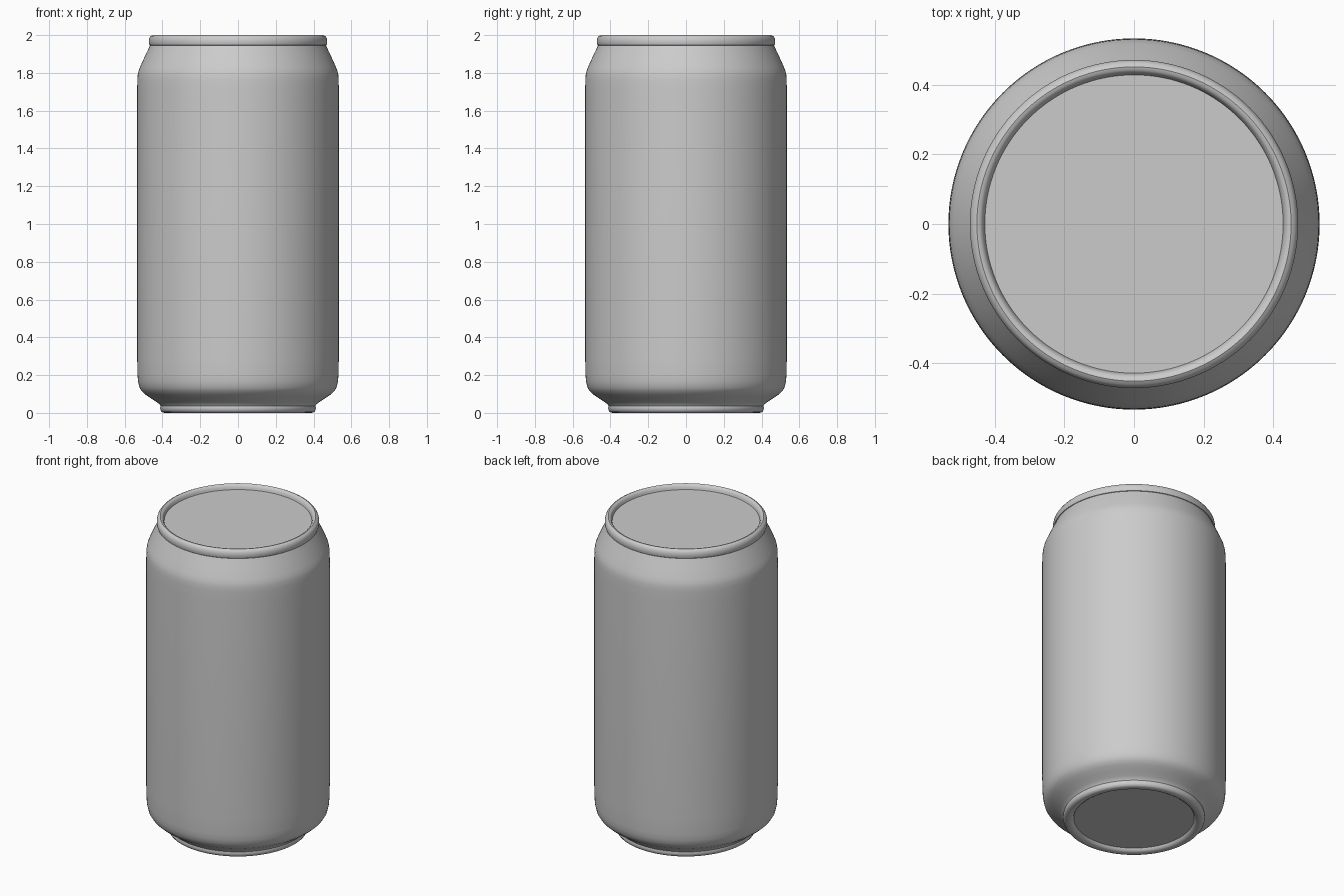
import bpy
import bmesh
from math import cos, sin, tau, radians

if "Cube" in bpy.data.objects:
    bpy.data.objects.remove(bpy.data.objects["Cube"])

SEGMENTS = 128


def lathe(name, profile):
    """Revolve (radius, z) points around z; a radius of 0 closes the centre."""
    bm = bmesh.new()
    rings = []
    for r, z in profile:
        if r == 0:
            rings.append([bm.verts.new((0, 0, z))] * SEGMENTS)
        else:
            rings.append([bm.verts.new((r * cos(tau * i / SEGMENTS),
                                        r * sin(tau * i / SEGMENTS), z))
                          for i in range(SEGMENTS)])
    for low, high in zip(rings, rings[1:]):
        for i in range(SEGMENTS):
            j = (i + 1) % SEGMENTS
            corners = [low[i], low[j], high[j], high[i]]
            bm.faces.new(list(dict.fromkeys(corners)))
    mesh = bpy.data.meshes.new(name)
    bm.to_mesh(mesh)
    bm.free()
    obj = bpy.data.objects.new(name, mesh)
    bpy.context.collection.objects.link(obj)
    bpy.ops.object.select_all(action='DESELECT')
    obj.select_set(True)
    bpy.context.view_layer.objects.active = obj
    bpy.ops.object.shade_smooth_by_angle(angle=radians(35))
    return obj


# Recessed base panel and rounded standing ring
lathe("base", [(0, 0.02), (0.35, 0.02), (0.356, 0.009), (0.367, 0.002),
               (0.38, 0), (0.395, 0.001), (0.405, 0.006), (0.411, 0.016),
               (0.412, 0.028), (0.41, 0.037)])

# Curved foot, straight wall and sloping neck
lathe("body", [(0.41, 0.037), (0.416, 0.046), (0.43, 0.057), (0.46, 0.077),
               (0.49, 0.097), (0.51, 0.115), (0.522, 0.135), (0.529, 0.165),
               (0.532, 0.2), (0.534, 0.3), (0.534, 1.7), (0.533, 1.76),
               (0.531, 1.79), (0.526, 1.812), (0.517, 1.835), (0.492, 1.89),
               (0.472, 1.932), (0.466, 1.945)])

# Rolled top rim
lathe("rim", [(0.464, 1.945), (0.469, 1.947), (0.472, 1.957), (0.472, 1.972),
              (0.469, 1.985), (0.462, 1.995), (0.452, 2.0), (0.443, 1.998),
              (0.436, 1.991), (0.432, 1.982), (0.429, 1.97)])

# Flat lid panel set below the rim
lathe("lid", [(0.429, 1.97), (0, 1.97)])
